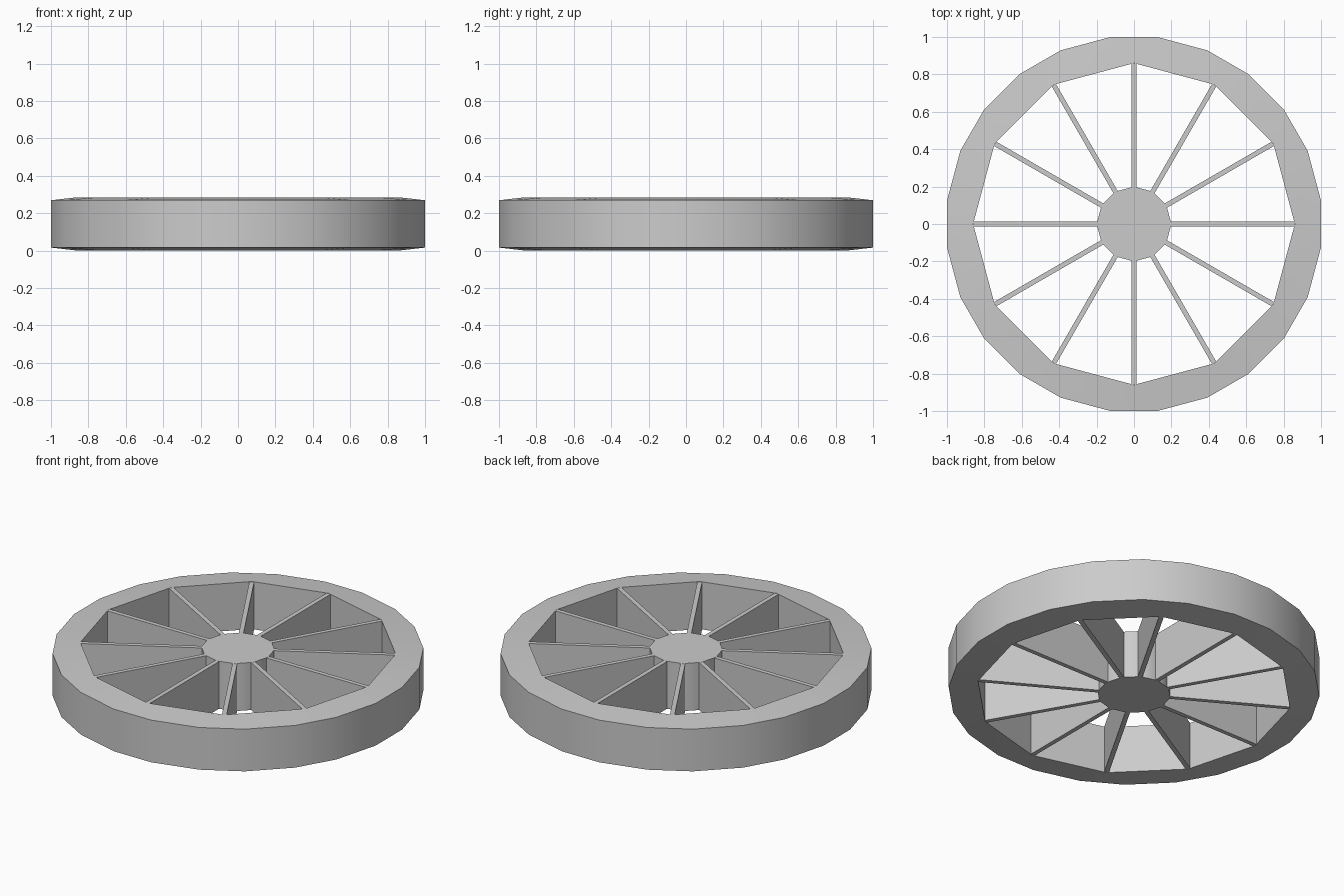
import bpy, bmesh
from math import sin, cos, radians

if "Cube" in bpy.data.objects:
    bpy.data.objects.remove(bpy.data.objects["Cube"])

H = 0.285      # full height
DROP = 0.016   # slope of the rim faces towards the outside
N = 12


def polar(r, deg, z):
    return (r * cos(radians(deg)), r * sin(radians(deg)), z)


def finish(name, bm, smooth_deg=None):
    bmesh.ops.recalc_face_normals(bm, faces=bm.faces)
    me = bpy.data.meshes.new(name)
    bm.to_mesh(me)
    bm.free()
    ob = bpy.data.objects.new(name, me)
    bpy.context.collection.objects.link(ob)
    if smooth_deg:
        bpy.ops.object.select_all(action='DESELECT')
        ob.select_set(True)
        bpy.context.view_layer.objects.active = ob
        bpy.ops.object.shade_smooth_by_angle(angle=radians(smooth_deg))
    return ob


# Rim: 24-sided outside, 12-sided inside
bm = bmesh.new()
R_IN, R_OUT, HALF = 0.86, 1.0077, 7.1
rows = []
for i in range(N):
    a = i * 360 / N
    rows.append({
        "in": [bm.verts.new(polar(R_IN, a, z)) for z in (0, H)],
        "lo": [bm.verts.new(polar(R_OUT, a - HALF, z)) for z in (DROP, H - DROP)],
        "hi": [bm.verts.new(polar(R_OUT, a + HALF, z)) for z in (DROP, H - DROP)],
    })
for i in range(N):
    p, q = rows[i], rows[(i + 1) % N]
    for a, b in ((p["lo"], p["hi"]), (p["hi"], q["lo"]), (p["in"], q["in"])):
        bm.faces.new((a[0], b[0], b[1], a[1]))
    for k in (0, 1):
        bm.faces.new((p["in"][k], p["lo"][k], p["hi"][k]))
        bm.faces.new((p["in"][k], p["hi"][k], q["lo"][k], q["in"][k]))
finish("rim", bm, 25)

# Hub: 12-sided solid drum
bm = bmesh.new()
bottom = [bm.verts.new(polar(0.2, i * 360 / N, 0)) for i in range(N)]
top = [bm.verts.new(polar(0.2, i * 360 / N, H)) for i in range(N)]
bm.faces.new(bottom)
bm.faces.new(top)
for i in range(N):
    j = (i + 1) % N
    bm.faces.new((bottom[i], bottom[j], top[j], top[i]))
finish("hub", bm, 40)

# Spokes: full-height thin walls from hub to rim corners
W, X0, X1 = 0.013, 0.195, 0.858
for i in range(N):
    bm = bmesh.new()
    bmesh.ops.create_cube(bm, size=1)
    for v in bm.verts:
        v.co = (X1 if v.co.x > 0 else X0,
                W if v.co.y > 0 else -W,
                H - 0.001 if v.co.z > 0 else 0.001)
    ob = finish(f"spoke_{i + 1}", bm)
    ob.rotation_euler.z = radians(i * 360 / N)
